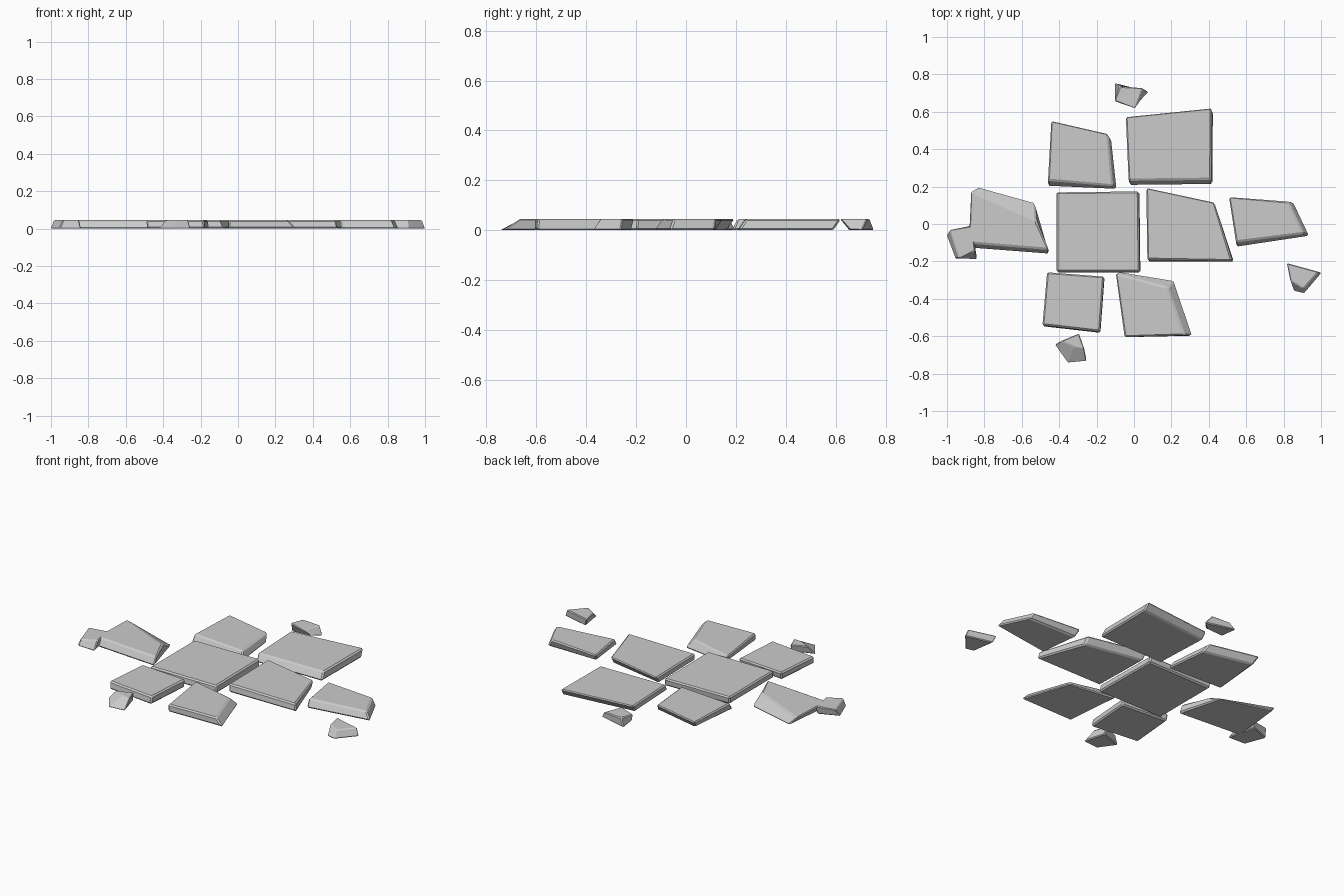
import bpy, bmesh

HEIGHT = 0.046


def stone(name, top, shift=(0, 0), corners=None, bevel=0.008):
    """Irregular slab: top outline, bottom outline slid by shift, per-corner overrides."""
    corners = corners or {}
    bottom = [corners.get(i, (x + shift[0], y + shift[1]))
              for i, (x, y) in enumerate(top)]
    bm = bmesh.new()
    up = [bm.verts.new((x, y, HEIGHT)) for x, y in top]
    low = [bm.verts.new((x, y, 0)) for x, y in bottom]
    bm.faces.new(up)
    bm.faces.new(low)
    n = len(top)
    for i in range(n):
        j = (i + 1) % n
        bm.faces.new((up[i], up[j], low[j], low[i]))
    bmesh.ops.recalc_face_normals(bm, faces=bm.faces)
    mesh = bpy.data.meshes.new(name)
    bm.to_mesh(mesh)
    bm.free()
    obj = bpy.data.objects.new(name, mesh)
    bpy.context.collection.objects.link(obj)
    mod = obj.modifiers.new("chipped_edges", 'BEVEL')
    mod.width = bevel
    mod.segments = 1
    return obj


# Large paving slabs (corners: back left, back right, front right, front left)
stone("slab_centre", [(-.415, .17), (.025, .175), (.03, -.255), (-.415, -.255)], (.005, -.005))
stone("slab_back_left", [(-.445, .555), (-.14, .485), (-.115, .205), (-.46, .235)], (.02, -.035),
      {2: (-.09, .185), 3: (-.46, .2)})
stone("slab_back_right", [(-.045, .575), (.415, .622), (.412, .24), (-.03, .235)], (.008, -.03))
stone("slab_right", [(.065, .197), (.43, .118), (.525, -.198), (.07, -.19)], (.008, -.012),
      {0: (.07, .16), 1: (.43, .09), 2: (.535, -.2)})
stone("slab_front_left", [(-.465, -.257), (-.16, -.28), (-.182, -.575), (-.49, -.54)], (.003, -.008))

# Slabs with broken, sloping sides
stone("slab_far_left", [(-.875, .175), (-.525, .02), (-.455, -.135), (-.885, -.1)], (.01, -.02),
      {0: (-.835, .2), 1: (-.53, .118), 2: (-.455, -.162), 3: (-.875, -.13)})
stone("slab_far_right", [(.505, .148), (.825, .12), (.905, -.05), (.545, -.095)], (.02, -.03),
      {1: (.855, .115), 2: (.94, -.065), 3: (.55, -.125)})
stone("slab_front_right", [(-.1, -.265), (.18, -.34), (.27, -.595), (-.05, -.605)], (0, 0),
      {0: (-.08, -.255), 1: (.215, -.3), 2: (.315, -.598)})

# Small loose chips
stone("chip_back", [(-.075, .735), (.045, .728), (.005, .615), (-.105, .658)], (.02, .03),
      {0: (-.105, .755), 1: (.08, .705), 2: (.03, .66), 3: (-.09, .65)}, .005)
stone("chip_left", [(-.985, -.03), (-.865, -.01), (-.85, -.14), (-.935, -.185)], (0, 0),
      {0: (-1.003, -.06), 1: (-.88, -.01), 2: (-.838, -.19), 3: (-.955, -.185)}, .005)
stone("chip_right", [(.815, -.208), (.985, -.255), (.905, -.345), (.835, -.3)], (0, 0),
      {0: (.835, -.22), 1: (1.003, -.262), 2: (.91, -.372), 3: (.855, -.36)}, .005)
stone("chip_front", [(-.39, -.625), (-.295, -.585), (-.265, -.665), (-.32, -.655)], (0, 0),
      {0: (-.425, -.645), 1: (-.29, -.6), 2: (-.252, -.735), 3: (-.355, -.745)}, .005)
